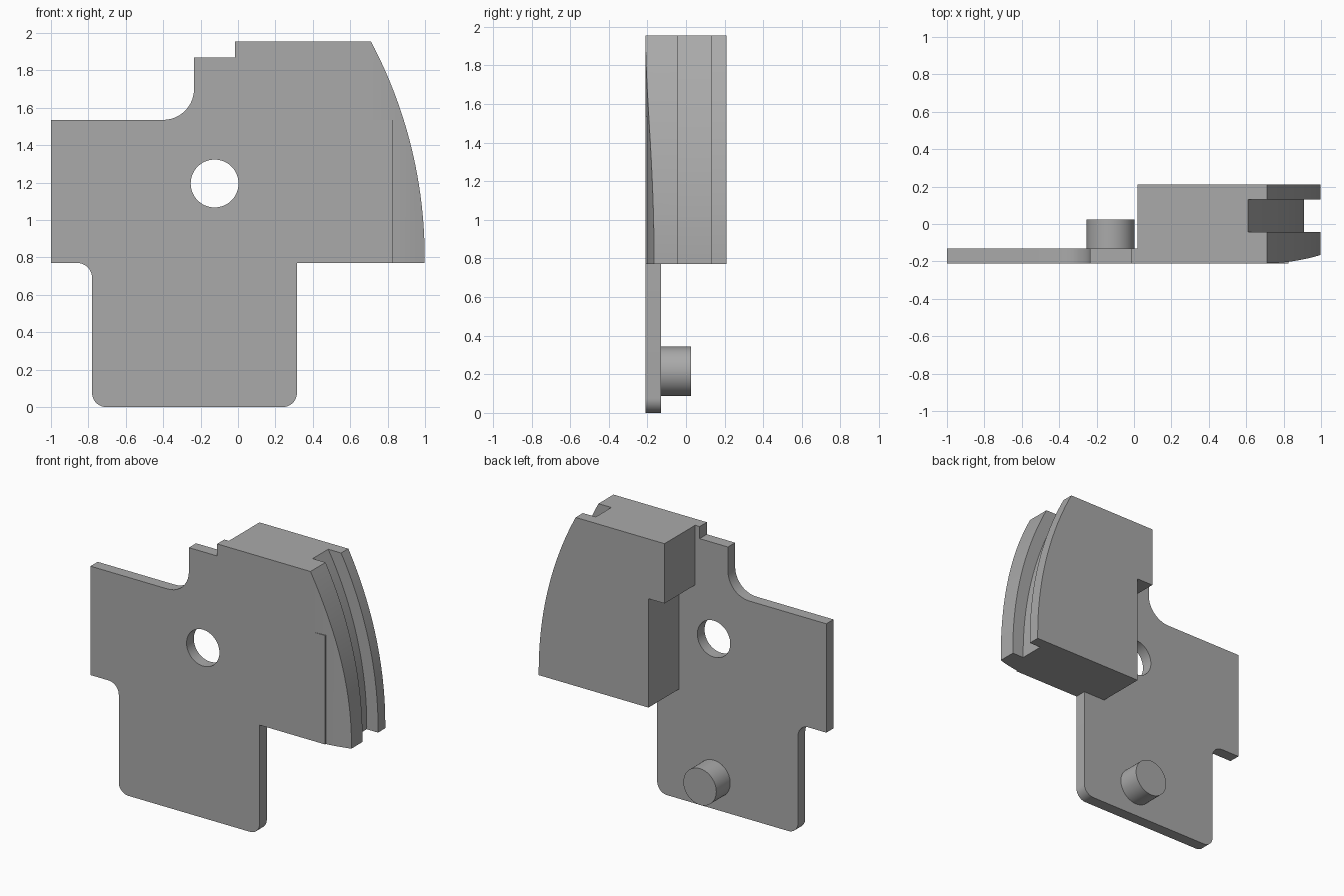
import bpy, bmesh, math
from mathutils import Vector

if "Cube" in bpy.data.objects:
    bpy.data.objects.remove(bpy.data.objects["Cube"], do_unlink=True)

grey = bpy.data.materials.new("plain grey")
grey.use_nodes = True
colour = (0.4, 0.4, 0.4, 1)
grey.diffuse_color = colour
for node in grey.node_tree.nodes:
    if node.type == "BSDF_PRINCIPLED":
        node.inputs["Base Color"].default_value = colour

FRONT, BACK = -0.21, 0.21
PLATE_BACK = -0.13
TOP, SHOULDER, LOW = 1.955, 1.535, 0.77


def prism(name, points, start, end, axis="y"):
    """Extrude a flat outline along y (x-z outline) or z (x-y outline)."""
    place = (lambda a, b, d: (a, d, b)) if axis == "y" else (lambda a, b, d: (a, b, d))
    bm = bmesh.new()
    near = [bm.verts.new(place(a, b, start)) for a, b in points]
    far = [bm.verts.new(place(a, b, end)) for a, b in points]
    bm.faces.new(near)
    bm.faces.new(far)
    for i in range(len(points)):
        j = (i + 1) % len(points)
        bm.faces.new((near[i], near[j], far[j], far[i]))
    bmesh.ops.recalc_face_normals(bm, faces=bm.faces)
    mesh = bpy.data.meshes.new(name)
    bm.to_mesh(mesh)
    bm.free()
    mesh.materials.append(grey)
    obj = bpy.data.objects.new(name, mesh)
    bpy.context.collection.objects.link(obj)
    return obj


def rounded(corners, steps=10):
    """Outline from (x, z, radius) right-angled corners."""
    out = []
    for i, (x, z, r) in enumerate(corners):
        p = Vector((x, z))
        if r == 0:
            out.append(p)
            continue
        u = (Vector(corners[i - 1][:2]) - p).normalized()
        v = (Vector(corners[(i + 1) % len(corners)][:2]) - p).normalized()
        for k in range(steps + 1):
            t = math.pi / 2 * k / steps
            out.append(p + r * (1 - math.sin(t)) * u + r * (1 - math.cos(t)) * v)
    return out


def circle(x, z, r, n=48):
    return [(x + r * math.cos(math.tau * k / n), z + r * math.sin(math.tau * k / n))
            for k in range(n)]


def rim(inset, low, high, n=32):
    """Points on the large arc of the outer edge, from low to high."""
    radius, cx, cz = 2.465, -1.467, 0.8
    heights = [low + (high - low) * k / n for k in range(n + 1)]
    return [(cx + math.sqrt((radius - inset) ** 2 - (z - cz) ** 2), z) for z in heights]


def activate(obj):
    bpy.ops.object.select_all(action="DESELECT")
    obj.select_set(True)
    bpy.context.view_layer.objects.active = obj


def cut(obj, cutter):
    cutter.hide_render = True
    mod = obj.modifiers.new("cut", "BOOLEAN")
    mod.operation = "DIFFERENCE"
    mod.solver = "EXACT"
    mod.object = cutter
    activate(obj)
    bpy.ops.object.modifier_apply(modifier=mod.name)
    bpy.data.objects.remove(cutter, do_unlink=True)


# Thin front plate with rounded corners and a round hole
plate = prism("front_plate", rounded([
    (-1, LOW, 0), (-1, SHOULDER, 0), (-0.235, SHOULDER, 0.165),
    (-0.235, 1.87, 0), (-0.015, 1.87, 0), (-0.015, TOP, 0),
    (0.7, TOP, 0), (0.7, SHOULDER, 0), (0.825, SHOULDER, 0), (0.825, LOW, 0),
    (0.315, LOW, 0), (0.315, 0, 0.075), (-0.78, 0, 0.075), (-0.78, LOW, 0.08),
]), FRONT, PLATE_BACK)
cut(plate, prism("hole_cutter", circle(-0.125, 1.195, 0.128), -0.4, 0.1))

# Thick block with a curved outer edge and a stepped inner side
block = prism("curved_block", [
    (0.02, TOP), (0.02, SHOULDER), (0.145, SHOULDER), (0.145, LOW),
] + rim(0, LOW, TOP), FRONT, BACK)

# Groove that follows the curved edge
groove = prism("groove_cutter", rim(0.088, 0.6, 2.1) + [(1.3, 2.1), (1.3, 0.6)],
               -0.043, 0.13)
cut(block, groove)

# Front face curving back towards the outer edge
sweep = [(0.7 + 0.02 * k, FRONT + 0.5 * (0.02 * k) ** 2) for k in range(21)]
front_cutter = prism("front_cutter", [(-0.5, -0.4), (-0.5, -0.17), (0.69, -0.17)]
                     + sweep + [(1.1, -0.4)], 0.5, 2.2, axis="z")
cut(block, front_cutter)

# Round peg on the back of the plate
peg = prism("back_peg", circle(-0.125, 0.215, 0.128), PLATE_BACK - 0.02, 0.025)

for part in (plate, block, peg):
    activate(part)
    bpy.ops.object.shade_smooth_by_angle(angle=math.radians(25))
